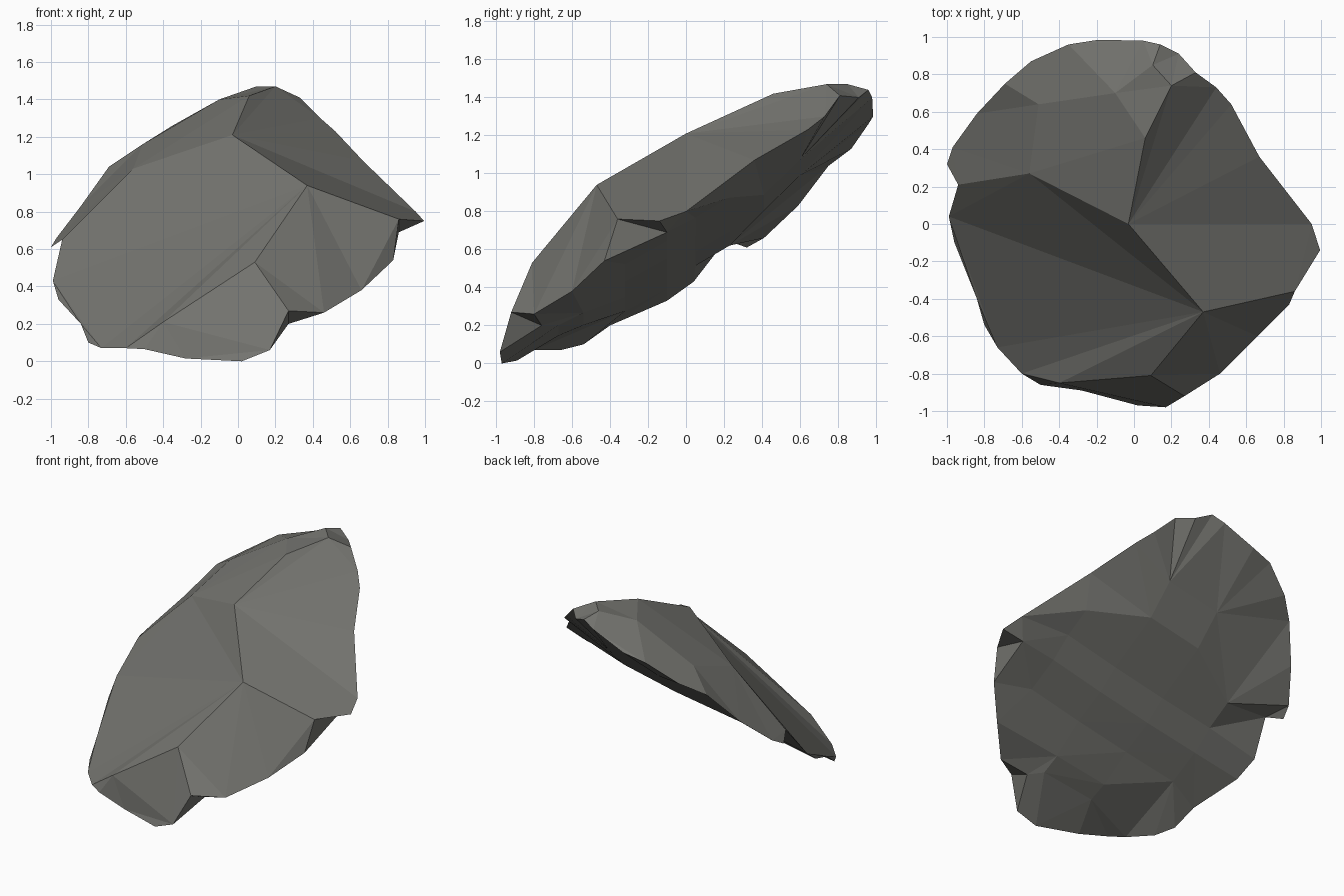
import bpy, bmesh
from mathutils import Vector
from mathutils.geometry import delaunay_2d_cdt

if "Cube" in bpy.data.objects:
    bpy.data.objects.remove(bpy.data.objects["Cube"])

# Rim of the slab, counter-clockwise from the right tip
rim = [(.995, -.14, .75), (.95, 0, .80), (.67, .36, 1.07), (.52, .64, 1.23),
       (.44, .73, 1.30), (.33, .81, 1.41), (.24, .91, 1.40), (.14, .96, 1.44),
       (.05, .98, 1.40), (-.19, .985, 1.30), (-.35, .96, 1.26), (-.55, .87, 1.13),
       (-.69, .75, 1.04), (-.84, .59, .83), (-.97, .41, .66), (-1, .32, .61),
       (-.94, .21, .65), (-.99, .04, .43), (-.96, -.10, .33), (-.84, -.40, .20),
       (-.80, -.54, .10), (-.73, -.66, .07), (-.60, -.80, .07), (-.50, -.86, .065),
       (-.28, -.89, .015), (.02, -.97, 0), (.17, -.98, .06), (.27, -.92, .27),
       (.46, -.80, .26), (.66, -.60, .38), (.83, -.43, .54), (.86, -.36, .76)]
N = len(rim)
rim_edges = [(i, (i + 1) % N) for i in range(N)]

# Chipped corners on the upper side
A, B, C, D, E, F, G, H, I, J = range(N, N + 10)
peaks = [(-.03, 0, 1.21), (.37, -.47, .94), (.09, -.81, .53), (-.56, .27, 1.03),
         (.06, .46, 1.42), (.20, .74, 1.47), (.10, .85, 1.47), (-.10, .70, 1.40),
         (-.51, .64, 1.16), (-.40, -.85, .21)]
creases = [(A, B), (B, C), (C, J), (J, 22), (B, 31), (C, 27), (C, 26), (J, 26),
           (A, D), (D, B), (D, 16), (B, 17), (B, 21), (B, 22), (B, J), (A, E),
           (E, F), (F, G), (G, H), (E, H), (F, 5), (G, 7), (A, 4), (A, 1),
           (A, F), (D, I), (I, H), (I, 12), (D, E), (17, 21), (31, 29), (10, 8)]

# Underside: bent profile along y, rising evenly toward +x, flatter at the front
profile = [(-1, 0), (-.9, .01), (-.8, .05), (-.67, .06), (-.54, .10), (-.1, .34),
           (.05, .46), (.41, .67), (.6, .85), (.86, 1.12), (1, 1.3)]


def underside(x, y):
    for (y0, z0), (y1, z1) in zip(profile, profile[1:]):
        if y <= y1:
            z = z0 + (z1 - z0) * (y - y0) / (y1 - y0)
            break
    flat = min(1, 1 + (y + .3) * .95)
    return z + .21 * (x + .95) * flat - .03 * (1 - x * x - y * y)


# Two undercut notches, then the broad underside
hollow = [(.86, -.10, .69), (.27, -.76, .20)]
for y in (-.67, -.54, -.32, -.1, .05, .23, .41, .6):
    for x in (-.6, -.2, .2, .6):
        if x * x + y * y < .72 ** 2:
            hollow.append((x, y, underside(x, y)))

bm = bmesh.new()
rim_verts = [bm.verts.new(p) for p in rim]


def skin(inner, edges, up):
    """Triangulate the rim outline with the inner points and creases."""
    verts = rim_verts + [bm.verts.new(p) for p in inner]
    flat = [Vector(p[:2]) for p in rim + inner]
    res = delaunay_2d_cdt(flat, rim_edges + edges, [], 1, 1e-5)
    for tri in res[2]:
        ids = [res[3][k][0] for k in tri]
        a, b, c = (flat[k] for k in ids)
        ccw = (b - a).cross(c - a) > 0
        if ccw != up:
            ids.reverse()
        corners = [verts[k] for k in ids]
        # Thin rim chips are shared by both sides
        if bm.faces.get(corners) is None:
            bm.faces.new(corners)


skin(peaks, creases, True)
skin(hollow, [(N, 30), (N + 1, 26)], False)

mesh = bpy.data.meshes.new("rock_slab")
bm.to_mesh(mesh)
bm.free()
rock = bpy.data.objects.new("rock_slab", mesh)
bpy.context.collection.objects.link(rock)

# Stone colour
stone = bpy.data.materials.new("grey stone")
stone.diffuse_color = (.175, .175, .16, 1)
stone.use_nodes = True
stone.node_tree.nodes["Principled BSDF"].inputs["Base Color"].default_value = stone.diffuse_color
mesh.materials.append(stone)
